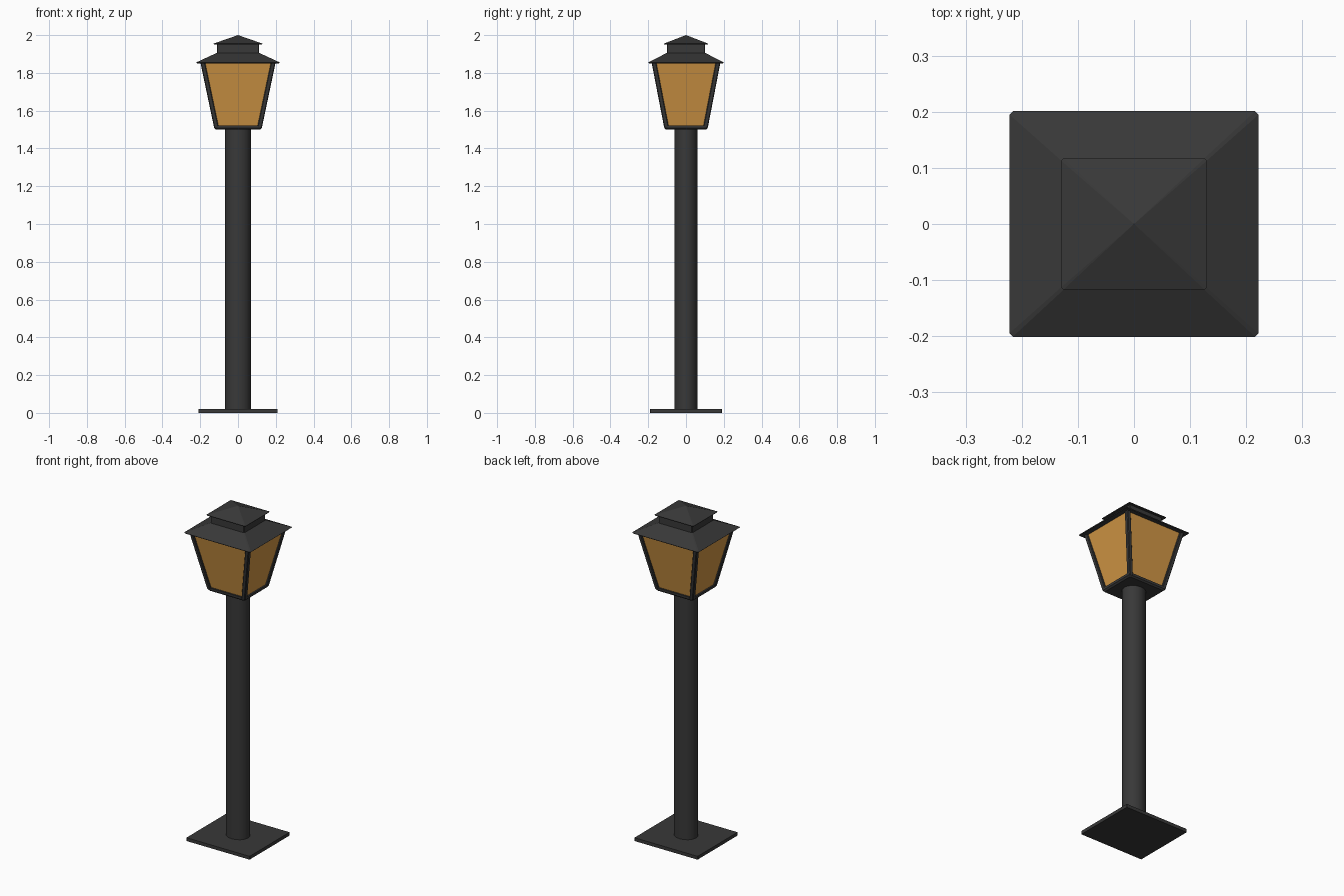
import bpy, bmesh
from mathutils import Vector

if "Cube" in bpy.data.objects:
    bpy.data.objects.remove(bpy.data.objects["Cube"])


def material(name, color):
    m = bpy.data.materials.new(name)
    m.diffuse_color = color
    m.use_nodes = True
    m.node_tree.nodes["Principled BSDF"].inputs["Base Color"].default_value = m.diffuse_color
    return m


IRON = material("dark_iron", (0.04, 0.04, 0.04, 1))
GLASS = material("amber_glass", (0.65, 0.31, 0.06, 1))


def finish(name, bm, mat):
    bmesh.ops.recalc_face_normals(bm, faces=bm.faces[:])
    me = bpy.data.meshes.new(name)
    bm.to_mesh(me)
    bm.free()
    me.materials.append(mat)
    ob = bpy.data.objects.new(name, me)
    bpy.context.collection.objects.link(ob)
    return ob


def rect_ring(hx, hy, z, c):
    """Rectangle outline with corners chamfered by c."""
    pts = []
    for sx, sy in ((1, 1), (-1, 1), (-1, -1), (1, -1)):
        a = Vector((sx * hx, sy * (hy - c), z))
        b = Vector((sx * (hx - c), sy * hy, z))
        pts += [a, b] if sx * sy > 0 else [b, a]
    return pts


def loft(name, rings, mat, apex=None):
    """Skin between stacked rings, closed by caps or by an apex point."""
    bm = bmesh.new()
    loops = [[bm.verts.new(p) for p in r] for r in rings]
    n = len(loops[0])
    for lo, hi in zip(loops, loops[1:]):
        for i in range(n):
            j = (i + 1) % n
            bm.faces.new((lo[i], lo[j], hi[j], hi[i]))
    bm.faces.new(loops[0])
    if apex is None:
        bm.faces.new(loops[-1])
    else:
        top = bm.verts.new(apex)
        for i in range(n):
            bm.faces.new((loops[-1][i], loops[-1][(i + 1) % n], top))
    return finish(name, bm, mat)


# Ground plate
loft("base_plate", [rect_ring(0.21, 0.19, z, 0.002) for z in (0, 0.02)], IRON)

# Slightly oval pole
bpy.ops.mesh.primitive_cylinder_add(vertices=16, radius=1, depth=1.485, location=(0, 0, 0.7625))
pole = bpy.context.object
pole.name = "pole"
pole.scale = (0.068, 0.061, 1)
bpy.ops.object.transform_apply(location=False, rotation=False, scale=True)
bpy.ops.object.shade_smooth_by_angle()
pole.data.materials.append(IRON)

# Lantern floor with bevelled lower edge
loft("lantern_floor", [rect_ring(0.117, 0.107, 1.50, 0.006),
                       rect_ring(0.126, 0.115, 1.508, 0.008),
                       rect_ring(0.127, 0.116, 1.522, 0.008)], IRON)

# Slanted corner posts
W = 0.0125
for sx, sx_name in ((-1, "left"), (1, "right")):
    for sy, sy_name in ((-1, "front"), (1, "back")):
        rings = []
        for x, y, z in ((0.114, 0.103, 1.51), (0.187, 0.170, 1.857)):
            off = Vector((sx * x, sy * y, 0))
            rings.append([p + off for p in rect_ring(W, W, z, 0.004)])
        loft(f"corner_post_{sy_name}_{sx_name}", rings, IRON)

# Four glass panes
B, T = (0.117, 0.106, 1.518), (0.190, 0.173, 1.855)
for name, corners in (("front", ((-1, -1), (1, -1))), ("right", ((1, -1), (1, 1))),
                      ("back", ((1, 1), (-1, 1))), ("left", ((-1, 1), (-1, -1)))):
    bm = bmesh.new()
    (ax, ay), (bx, by) = corners
    quad = [(ax, ay, B), (bx, by, B), (bx, by, T), (ax, ay, T)]
    f = bm.faces.new([bm.verts.new((sx * r[0], sy * r[1], r[2])) for sx, sy, r in quad])
    f.normal_update()
    me = bpy.data.meshes.new("glass_" + name)
    bm.to_mesh(me)
    bm.free()
    me.materials.append(GLASS)
    bpy.context.collection.objects.link(bpy.data.objects.new("glass_" + name, me))

# Main roof with vent neck
loft("roof", [rect_ring(0.218, 0.197, 1.851, 0.006),
              rect_ring(0.222, 0.201, 1.855, 0.006),
              rect_ring(0.114, 0.103, 1.905, 0.004)], IRON)
loft("vent_neck", [rect_ring(0.112, 0.101, z, 0.004) for z in (1.89, 1.956)], IRON)

# Small pyramid cap
loft("cap", [rect_ring(0.128, 0.115, 1.951, 0.004),
             rect_ring(0.130, 0.117, 1.955, 0.004)], IRON, apex=(0, 0, 2.0))
